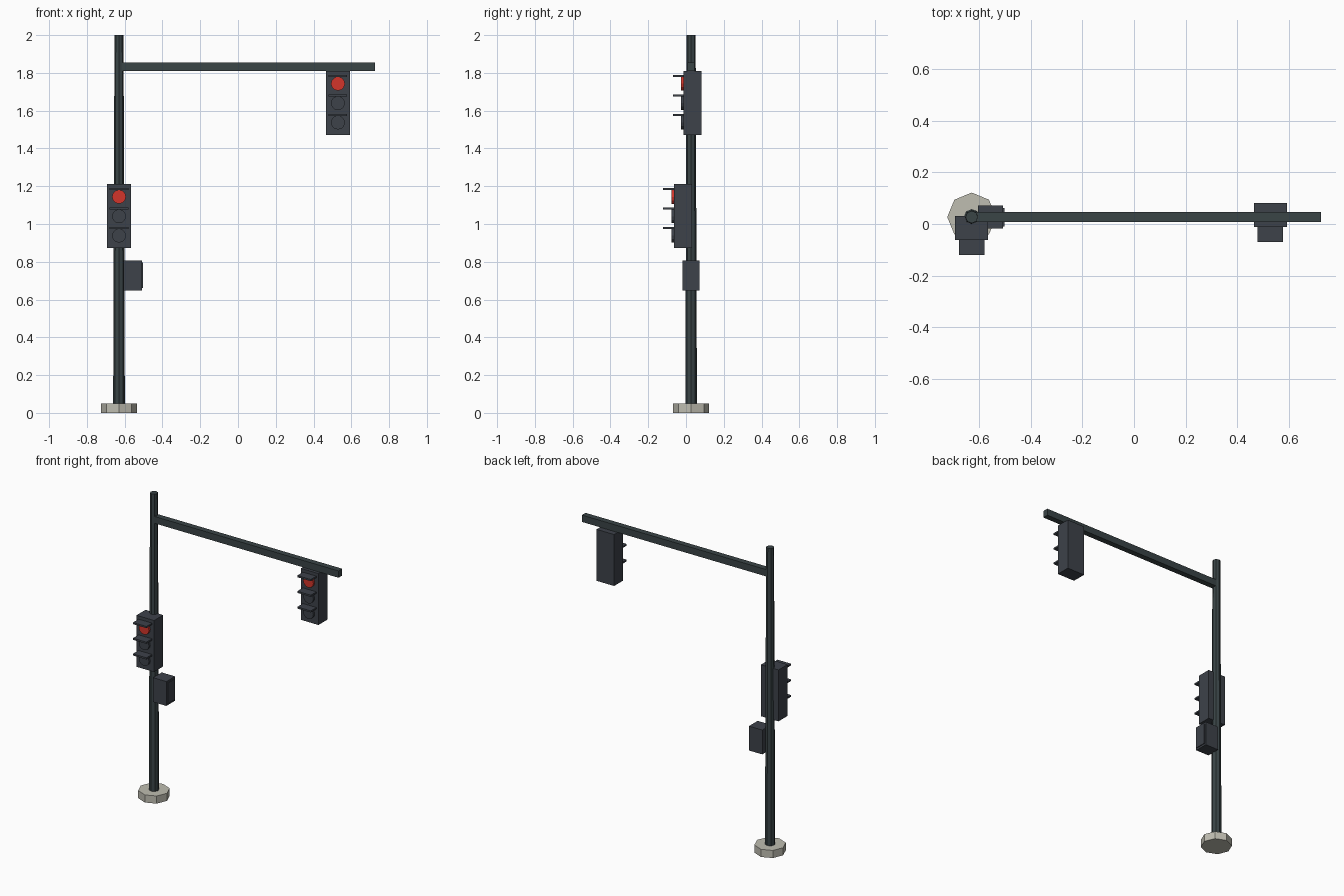
import bpy, bmesh, math
from mathutils import Matrix

cube = bpy.data.objects.get("Cube")
if cube:
    bpy.data.objects.remove(cube, do_unlink=True)


def material(name, rgb):
    m = bpy.data.materials.new(name)
    m.use_nodes = True
    m.diffuse_color = (*rgb, 1)
    m.node_tree.nodes["Principled BSDF"].inputs["Base Color"].default_value = (*rgb, 1)
    return m


POLE = material("dark green grey", (0.042, 0.058, 0.062))
BODY = material("charcoal", (0.047, 0.054, 0.068))
BASE = material("concrete", (0.52, 0.51, 0.44))
RED = material("red light", (0.65, 0.036, 0.024))


def finish(name, bm, mat):
    me = bpy.data.meshes.new(name)
    bm.to_mesh(me)
    bm.free()
    me.materials.append(mat)
    ob = bpy.data.objects.new(name, me)
    bpy.context.collection.objects.link(ob)
    return ob


def box(name, lo, hi, mat):
    bm = bmesh.new()
    bmesh.ops.create_cube(bm, size=1)
    for v in bm.verts:
        v.co = [(a + b) / 2 + c * (b - a) for a, b, c in zip(lo, hi, v.co)]
    return finish(name, bm, mat)


def cylinder(name, centre, r1, r2, depth, sides, mat, facing_front=False):
    bm = bmesh.new()
    turn = Matrix.Rotation(math.pi / 2, 4, 'X') if facing_front else Matrix()
    bmesh.ops.create_cone(bm, cap_ends=True, segments=sides, radius1=r1, radius2=r2,
                          depth=depth, matrix=Matrix.Translation(centre) @ turn)
    return finish(name, bm, mat)


PX, PY = -0.63, 0.027

# Footing, tapered pole and arm
cylinder("footing", (PX, PY, 0.025), 0.095, 0.095, 0.05, 8, BASE)
cylinder("pole", (PX, PY, 1.02), 0.031, 0.024, 1.96, 8, POLE)
box("arm", (PX, PY - 0.019, 1.81), (0.725, PY + 0.019, 1.855), POLE)


def signal(label, x, front, top):
    """Three-lamp signal head with flat visors, top lamp lit."""
    box(label + "_housing", (x - 0.064, front, top - 0.338), (x + 0.064, front + 0.094, top), BODY)
    for i, lamp in enumerate(("top", "middle", "bottom")):
        z = top - 0.067 - i * 0.103
        cylinder(f"{label}_{lamp}_lens", (x, front - 0.005, z), 0.037, 0.037, 0.018, 12,
                 RED if i == 0 else BODY, True)
        box(f"{label}_{lamp}_visor", (x - 0.049, front - 0.058, z + 0.035),
            (x + 0.049, front + 0.005, z + 0.046), BODY)


signal("arm_signal", 0.529, -0.012, 1.81)
signal("pole_signal", PX, -0.063, 1.211)

# Control cabinet with a thin door
box("cabinet", (-0.605, PY - 0.045, 0.648), (-0.508, PY + 0.045, 0.808), BODY)
box("cabinet_door", (-0.51, PY - 0.036, 0.66), (-0.503, PY + 0.036, 0.796), BODY)
